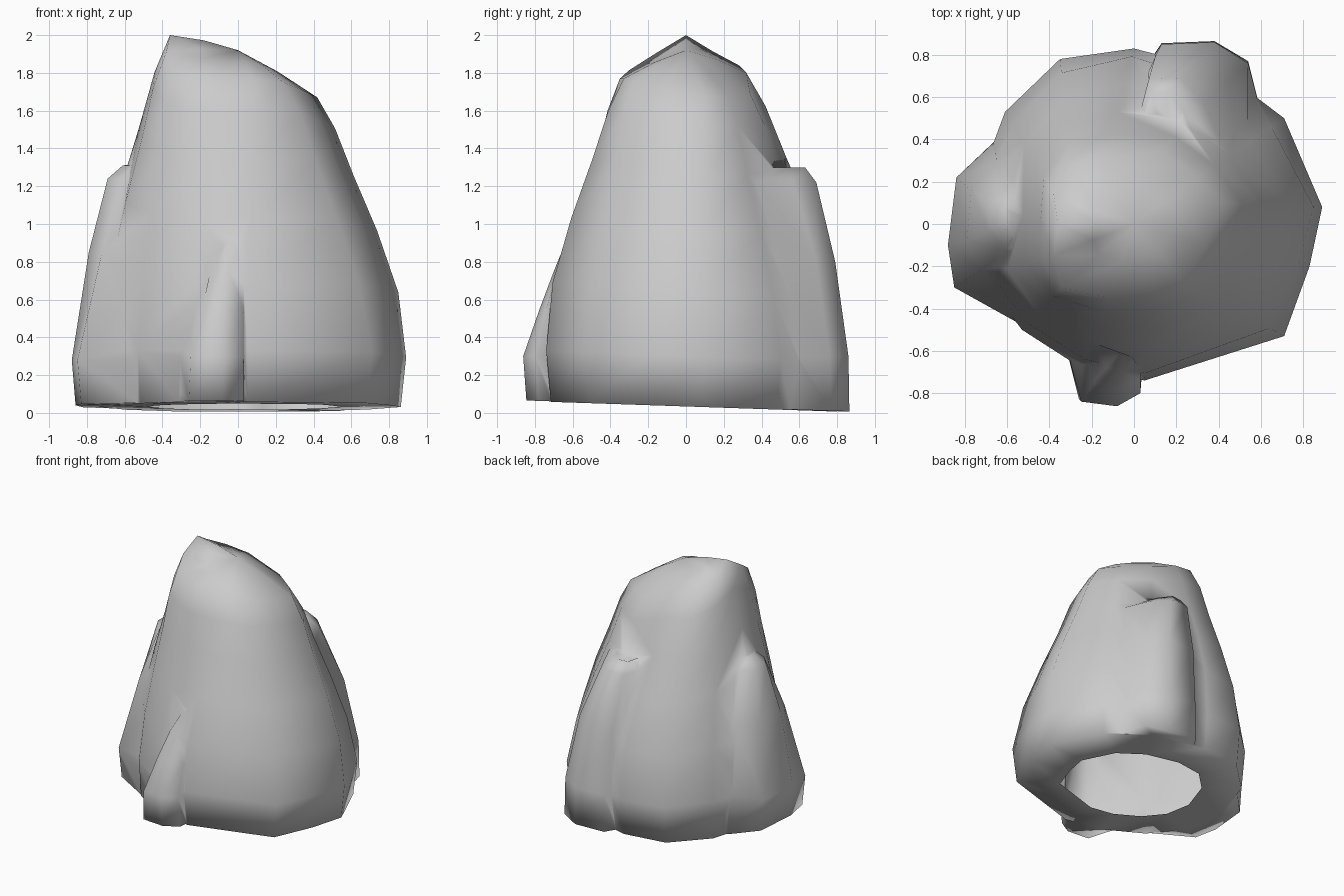
import bpy
import bmesh
from mathutils import Vector

if "Cube" in bpy.data.objects:
    bpy.data.objects.remove(bpy.data.objects["Cube"])


def ground(y):
    # underside is slightly tilted, higher at the front
    return 0.034 - 0.034 * y


def loft(name, rings, tip):
    """Solid skinned over counter-clockwise rings, flat below, tip on top."""
    n = len(rings[0])
    verts = [p for ring in rings for p in ring] + [tip]
    faces = [tuple(reversed(range(n)))]
    for r in range(len(rings) - 1):
        for i in range(n):
            a, b = r * n + i, r * n + (i + 1) % n
            faces.append((a, b, b + n, a + n))
    last = (len(rings) - 1) * n
    for i in range(n):
        faces.append((last + i, last + (i + 1) % n, len(verts) - 1))
    mesh = bpy.data.meshes.new(name)
    mesh.from_pydata(verts, [], faces)
    obj = bpy.data.objects.new(name, mesh)
    bpy.context.collection.objects.link(obj)
    return obj


def buttress(name, levels, tip):
    """Rib leaning on the rock; the first level sits on the ground."""
    rings = []
    for k, (z, pts) in enumerate(levels):
        rings.append([(x, y, z if k else ground(y) + .003) for x, y in pts])
    return loft(name, rings, tip)


# main rock: top rim and foot outline, paired corner by corner
rim = [(.42, .10, 1.67), (.30, .22, 1.68), (.13, .34, 1.69), (-.13, .32, 1.80),
       (-.30, .28, 1.84), (-.38, .14, 1.915), (-.36, 0, 2.0), (-.38, -.15, 1.91),
       (-.34, -.30, 1.815), (-.12, -.35, 1.77), (.08, -.33, 1.77),
       (.24, -.28, 1.75), (.34, -.10, 1.71)]
foot = [(.89, .08), (.71, .50), (.42, .72), (.0, .83), (-.35, .78), (-.61, .53),
        (-.77, .10), (-.72, -.25), (-.53, -.50), (-.25, -.68), (.05, -.74),
        (.71, -.53), (.83, -.20)]
# (height fraction, spread from rim to foot, slimming of the diagonal sides)
profile = [(0, .94, 0), (.16, 1, 0), (.37, .94, .09), (.57, .70, .09),
           (.75, .42, .05), (.9, .2, 0), (1, 0, 0)]
rings = []
for u, spread, slim in profile:
    ring = []
    for (rx, ry, rz), (fx, fy) in zip(rim, foot):
        diagonal = abs(2 * fx * fy) / (fx * fx + fy * fy)
        t = spread - slim * (.15 + .85 * diagonal)
        x, y = rx + (fx - rx) * t, ry + (fy - ry) * t
        z0 = ground(y)
        ring.append((x, y, z0 + (rz - z0) * u))
    rings.append(ring)
# underside lip and sloping crown
lip = [(x * .63, y * .63, ground(y * .63)) for x, y, z in rings[0]]
crest = Vector((0, 0, 1.92))
inner = [tuple(Vector(p).lerp(crest, .5) + Vector((0, 0, .012))) for p in rim]
rock = loft("rock", [lip] + rings + [inner], tuple(crest))

parts = []
# narrow rib at the front
parts.append(buttress("front_rib", [
    (0, [(-.33, -.55), (-.26, -.83), (-.08, -.845), (.03, -.78), (.04, -.55)]),
    (.30, [(-.33, -.55), (-.25, -.84), (-.08, -.862), (.03, -.80), (.05, -.55)]),
    (.55, [(-.26, -.53), (-.19, -.75), (-.08, -.775), (.03, -.74), (.05, -.53)]),
    (.75, [(-.21, -.50), (-.13, -.68), (-.05, -.70), (.03, -.68), (.04, -.50)]),
    (.92, [(-.09, -.48), (-.05, -.615), (-.01, -.63), (.01, -.615), (.03, -.48)]),
], (-.01, -.53, .97)))

# broad shoulder on the left
parts.append(buttress("left_shoulder", [
    (0, [(-.50, .42), (-.65, .40), (-.82, .22), (-.86, -.10), (-.83, -.29), (-.50, -.49)]),
    (.28, [(-.48, .42), (-.66, .39), (-.84, .22), (-.88, -.10), (-.85, -.30), (-.49, -.50)]),
    (.85, [(-.45, .34), (-.65, .29), (-.77, .16), (-.79, -.08), (-.72, -.22), (-.40, -.38)]),
    (1.24, [(-.42, .18), (-.60, .17), (-.69, .10), (-.69, -.03), (-.61, -.12), (-.40, -.16)]),
    (1.31, [(-.42, .12), (-.57, .11), (-.61, .08), (-.61, .01), (-.57, -.05), (-.40, -.08)]),
], (-.42, .03, 1.33)))

# tall shoulder at the back
parts.append(buttress("back_shoulder", [
    (0, [(.62, .45), (.54, .77), (.38, .865), (.13, .855), (-.04, .60)]),
    (.30, [(.62, .45), (.54, .76), (.38, .86), (.13, .85), (-.03, .60)]),
    (.80, [(.57, .38), (.46, .69), (.33, .79), (.10, .79), (-.02, .52)]),
    (1.22, [(.44, .32), (.33, .57), (.22, .69), (.07, .685), (.0, .42)]),
    (1.30, [(.30, .36), (.23, .54), (.16, .63), (.08, .62), (.03, .42)]),
], (.14, .42, 1.22)))

# weld the ribs into the rock
bpy.context.view_layer.objects.active = rock
for part in parts:
    mod = rock.modifiers.new("weld", 'BOOLEAN')
    mod.operation, mod.solver, mod.object = 'UNION', 'EXACT', part
    bpy.ops.object.modifier_apply(modifier=mod.name)
    bpy.data.objects.remove(part)

# open the underside inside the lip, then smooth
bm = bmesh.new()
bm.from_mesh(rock.data)
hole = [f for f in bm.faces if f.normal.z < -.9
        and all(abs(v.co.x) < .6 and abs(v.co.y) < .56
                and abs(v.co.z - ground(v.co.y)) < .001 for v in f.verts)]
bmesh.ops.delete(bm, geom=hole, context='FACES')
bmesh.ops.remove_doubles(bm, verts=bm.verts, dist=.012)
for f in bm.faces:
    f.smooth = True
bm.to_mesh(rock.data)
bm.free()
